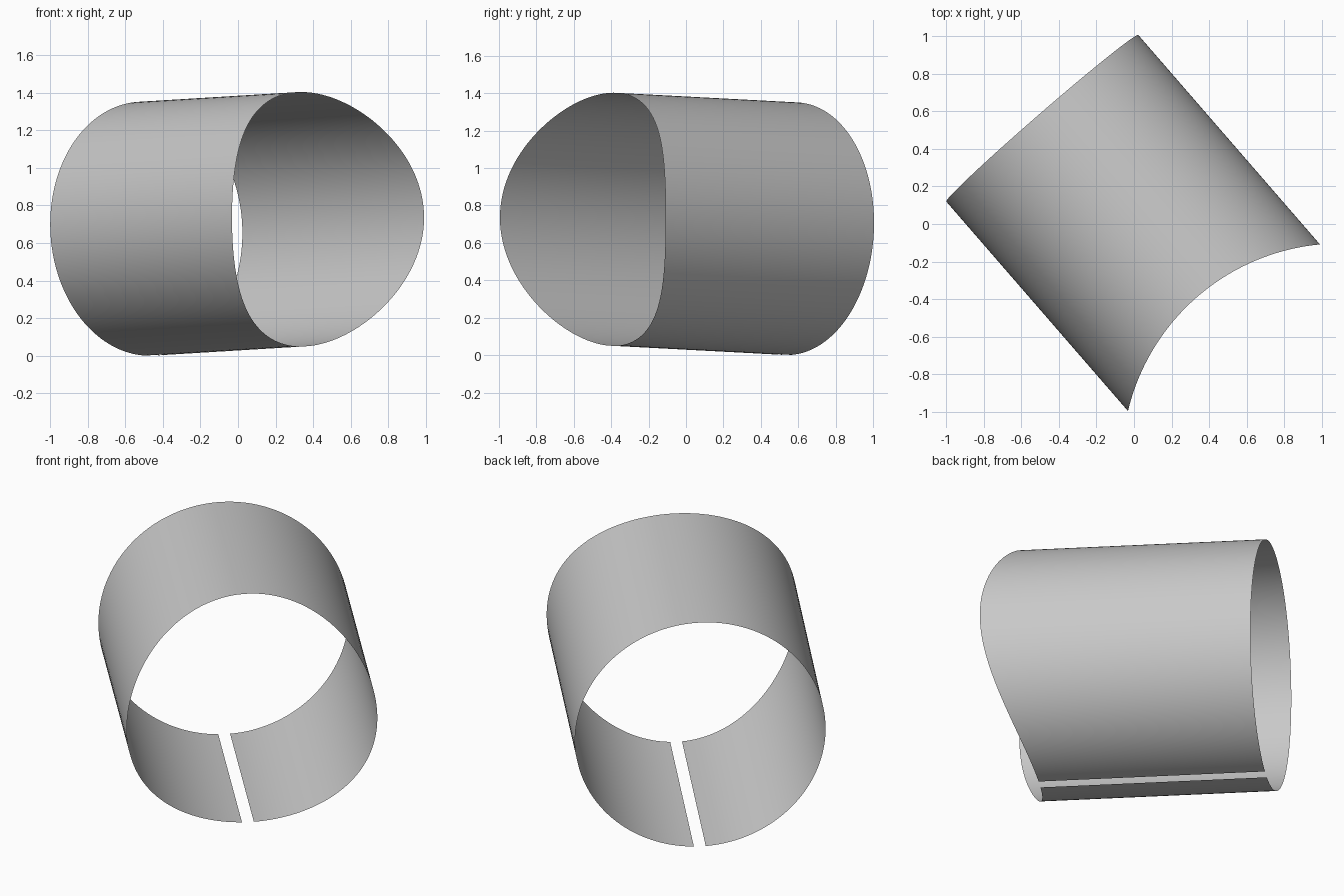
import bpy, bmesh
from math import sin, cos, pi, sqrt, asin, tau
from mathutils import Vector

cube = bpy.data.objects.get("Cube")
if cube:
    bpy.data.objects.remove(cube)

RADIUS = 0.676
SEGMENTS = 144
SLOT_HALF = 0.032       # half width of the slot along the underside
TILT = 0.04             # slight rise of the tube toward its mouth
BACK = -0.744           # position of the square-cut end along the tube
MOUTH = 0.513           # deepest point of the saddle-cut end
SADDLE_RADIUS = 1.16    # radius of the upright cylinder that shapes the mouth

# Directions: along the tube, across it, and outward through its top
heading = Vector((0.655, -0.755, 0)).normalized()
across = Vector((-heading.y, heading.x, 0))
axis = heading * cos(TILT) + Vector((0, 0, sin(TILT)))
upward = across.cross(axis) * -1
if upward.z < 0:
    upward.negate()
back_centre = heading * BACK + Vector((0, 0, RADIUS))

# Plain grey metal
grey = bpy.data.materials.new("grey")
grey.use_nodes = True
colour = (0.58, 0.58, 0.58, 1)
grey.diffuse_color = colour
grey.node_tree.nodes["Principled BSDF"].inputs["Base Color"].default_value = colour

# Open sheet rolled from one slot edge to the other
bm = bmesh.new()
gap = asin(SLOT_HALF / RADIUS)
previous = None
for i in range(SEGMENTS + 1):
    angle = -pi / 2 + gap + (tau - 2 * gap) * i / SEGMENTS
    u = RADIUS * cos(angle)
    back = back_centre + across * u + upward * (RADIUS * sin(angle))
    reach = MOUTH + SADDLE_RADIUS - sqrt(SADDLE_RADIUS ** 2 - u * u)
    front = back + axis * ((reach - back.dot(heading)) / cos(TILT))
    pair = bm.verts.new(back), bm.verts.new(front)
    if previous:
        bm.faces.new((previous[0], previous[1], pair[1], pair[0]))
    previous = pair

# Face the sheet outward
bm.normal_update()
for face in bm.faces:
    offset = face.calc_center_median() - back_centre
    if face.normal.dot(offset - axis * offset.dot(axis)) < 0:
        face.normal_flip()
    face.smooth = True

mesh = bpy.data.meshes.new("split_tube")
bm.to_mesh(mesh)
bm.free()
mesh.materials.append(grey)
tube = bpy.data.objects.new("split_tube", mesh)
bpy.context.collection.objects.link(tube)
